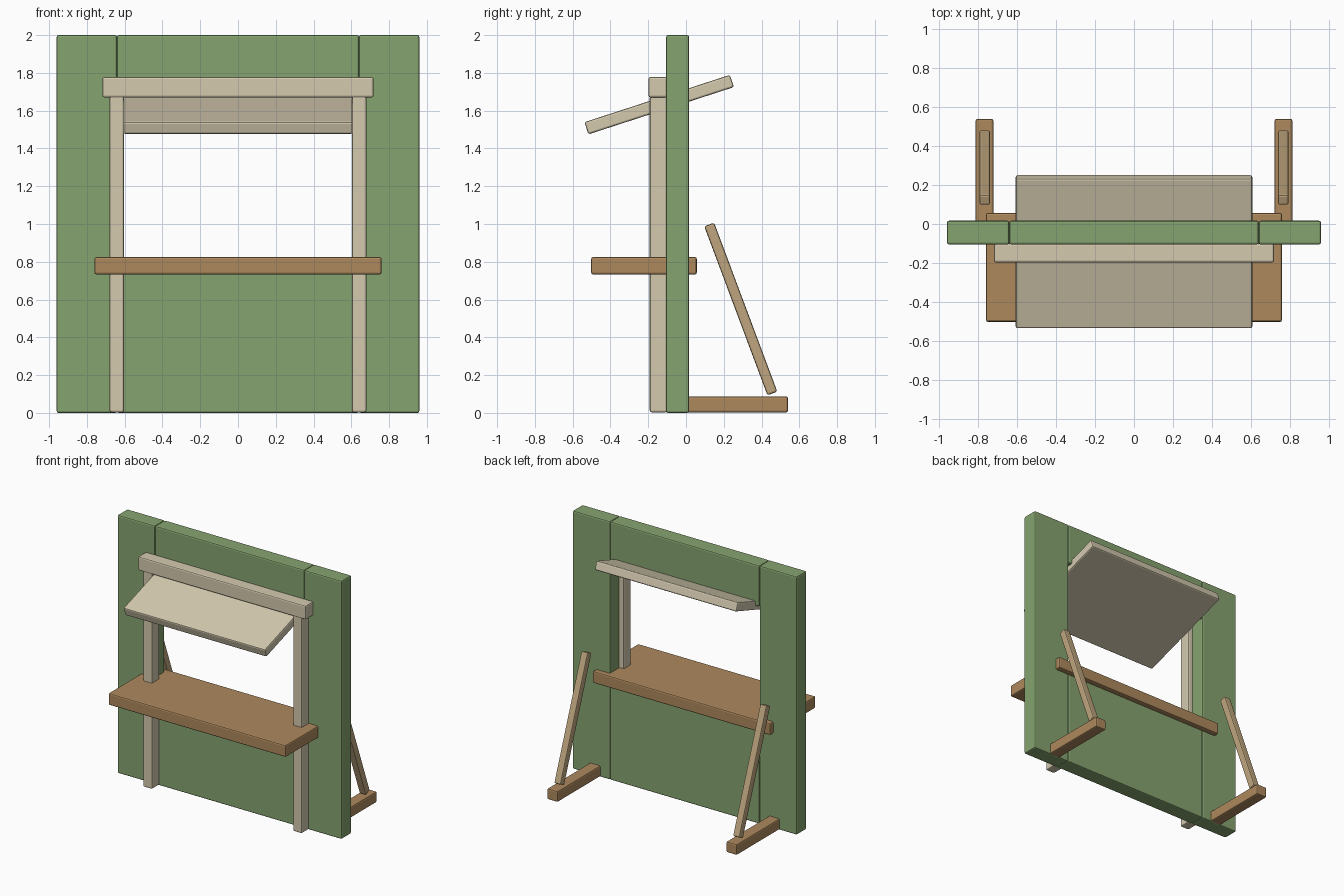
import bpy
from math import radians

if "Cube" in bpy.data.objects:
    bpy.data.objects.remove(bpy.data.objects["Cube"])


def material(name, rgb):
    m = bpy.data.materials.new(name)
    m.diffuse_color = (*rgb, 1)
    m.use_nodes = True
    m.node_tree.nodes["Principled BSDF"].inputs["Base Color"].default_value = m.diffuse_color
    return m


GREEN = material("green_paint", (0.24, 0.37, 0.16))
WOOD = material("brown_wood", (0.42, 0.25, 0.11))
CREAM = material("cream_paint", (0.66, 0.59, 0.43))
TAN = material("tan_wood", (0.52, 0.38, 0.21))


def box(name, x, y, z, mat, tilt=0, bevel=0.01):
    """Chamfered box from (min, max) ranges, tilted about x through its centre."""
    spans = (x, y, z)
    bpy.ops.mesh.primitive_cube_add(size=1, location=[(a + b) / 2 for a, b in spans],
                                    rotation=(radians(tilt), 0, 0))
    ob = bpy.context.object
    ob.name = name
    ob.scale = [b - a for a, b in spans]
    bpy.ops.object.transform_apply(location=False, rotation=False, scale=True)
    mod = ob.modifiers.new("edge_bevel", 'BEVEL')
    mod.width = bevel
    mod.segments = 2
    ob.data.materials.append(mat)
    return ob


def sized(centre, size):
    return (centre - size / 2, centre + size / 2)


# Front wall above and below the opening
WALL_Y = (-0.105, 0.017)
box("lower_panel", (-0.64, 0.64), WALL_Y, (0, 0.77), GREEN)
box("header_panel", (-0.64, 0.64), WALL_Y, (1.68, 2.0), GREEN)

# Paired parts on both sides
for label, s in (("left", -1), ("right", 1)):
    def span(a, b):
        return tuple(sorted((s * a, s * b)))
    box(label + "_side_panel", span(0.64, 0.96), WALL_Y, (0, 2.0), GREEN)
    box(label + "_post", span(0.603, 0.68), (-0.192, -0.1), (0.003, 1.68), CREAM)
    box(label + "_foot", span(0.722, 0.813), (0, 0.54), (0.003, 0.087), WOOD)
    box(label + "_brace", span(0.738, 0.794), sized(0.29, 0.056), sized(0.55, 0.955),
        TAN, tilt=20.5)

# Counter, cross beam and tilted awning
box("counter", (-0.76, 0.76), (-0.502, 0.057), (0.733, 0.825), WOOD)
box("cross_beam", (-0.718, 0.718), (-0.198, -0.1), (1.67, 1.778), CREAM)
box("awning", (-0.607, 0.607), sized(-0.142, 0.81), sized(1.632, 0.068), CREAM, tilt=18)
